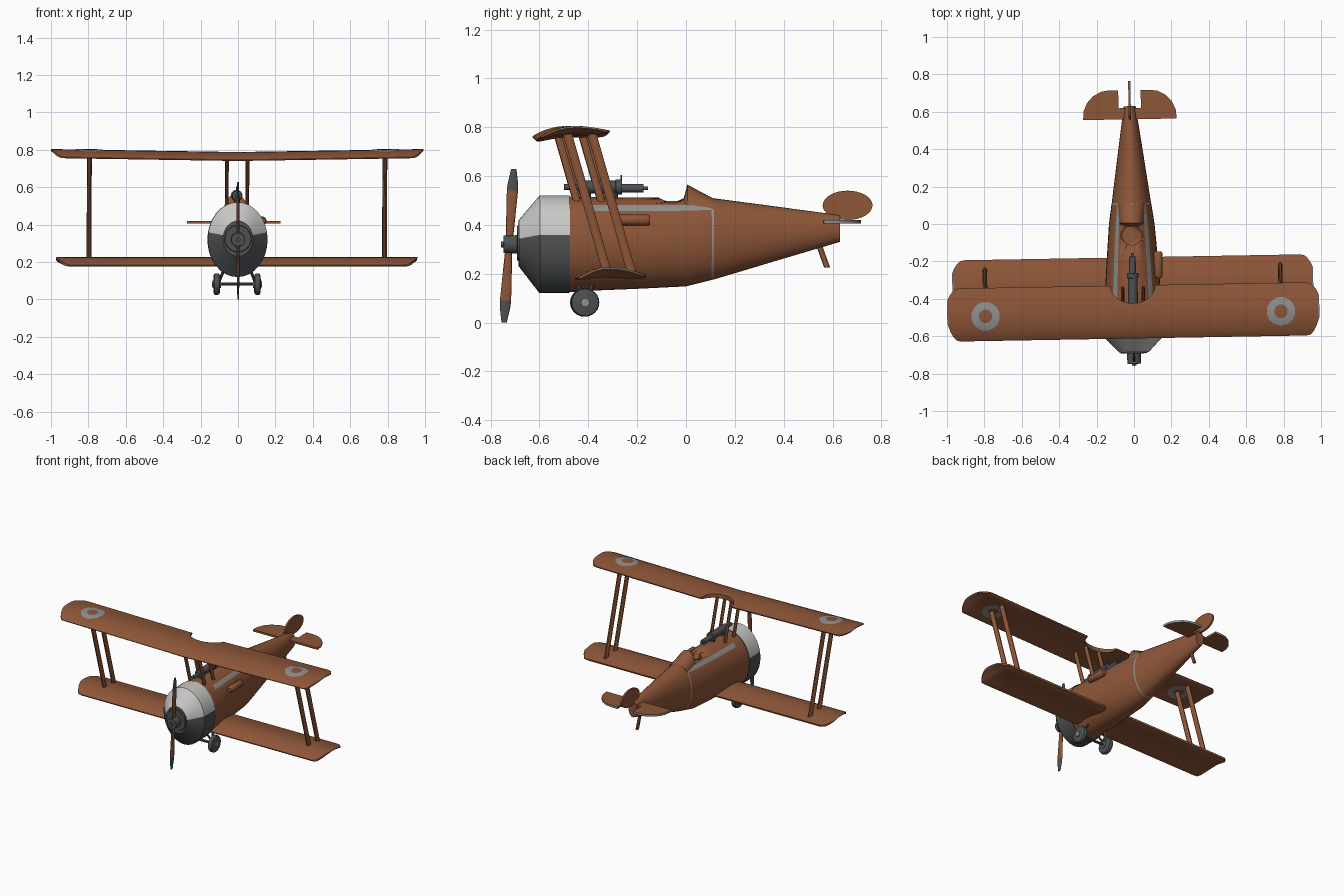
import bpy, bmesh, math
from mathutils import Vector, Matrix

if "Cube" in bpy.data.objects:
    bpy.data.objects.remove(bpy.data.objects["Cube"])


def material(name, rgb):
    m = bpy.data.materials.new(name)
    m.use_nodes = True
    m.diffuse_color = (*rgb, 1)
    m.node_tree.nodes["Principled BSDF"].inputs["Base Color"].default_value = (*rgb, 1)
    return m


BROWN = material("brown", (.27, .093, .04))
DARK = material("dark_grey", (.075, .08, .083))
LIGHT = material("light_grey", (.58, .58, .57))
GREY = material("mid_grey", (.28, .28, .28))
parts = []


def finish(name, bm, mats, rule=None):
    for f in bm.faces:
        f.smooth = True
        if rule:
            f.material_index = rule(f.calc_center_median())
    me = bpy.data.meshes.new(name)
    bm.to_mesh(me)
    bm.free()
    for m in mats:
        me.materials.append(m)
    ob = bpy.data.objects.new(name, me)
    bpy.context.collection.objects.link(ob)
    parts.append(ob)
    return ob


def ring(c, a, b, n=16):
    """Ellipse of points around c with half axes a and b."""
    c, a, b = Vector(c), Vector(a), Vector(b)
    return [c + a * math.cos(i * math.tau / n) + b * math.sin(i * math.tau / n) for i in range(n)]


def loft(name, sections, mats, rule=None, caps=True):
    bm = bmesh.new()
    rows = [[bm.verts.new(p) for p in s] for s in sections]
    n = len(rows[0])
    for r, q in zip(rows, rows[1:]):
        for i in range(n):
            bm.faces.new((r[i], r[(i + 1) % n], q[(i + 1) % n], q[i]))
    if caps:
        bm.faces.new(rows[0])
        bm.faces.new(rows[-1])
    bmesh.ops.recalc_face_normals(bm, faces=bm.faces)
    return finish(name, bm, mats, rule)


def y_lathe(name, x, z, stations, mats, n=20):
    return loft(name, [ring((x, y, z), (r, 0, 0), (0, 0, r), n) for y, r in stations], mats)


def x_lathe(name, y, z, stations, mats, n=20):
    return loft(name, [ring((x, y, z), (0, r, 0), (0, 0, r), n) for x, r in stations], mats)


def z_strut(name, p, q, rx, ry, mat):
    return loft(name, [ring(c, (rx, 0, 0), (0, ry, 0), 10) for c in (p, q)], [mat])


def body(stations):
    """Egg sections from (y, low z, high z, half width)."""
    return [ring((0, y, (lo + hi) / 2), (w, 0, 0), (0, 0, (hi - lo) / 2), 32)
            for y, lo, hi, w in stations]


# Fuselage with pale deck strips and a seam band
def hull_rule(c):
    if .104 < c.y < .113:
        return 1
    lo, w = .13 + .03 * (c.y + .45), .152 - .075 * (c.y + .45)
    zc = (lo + .513) / 2
    angle = math.degrees(math.atan2((c.z - zc) / (.513 - zc), abs(c.x) / w))
    return 1 if -.42 < c.y < .1 and 45 < angle < 56 else 0


fuselage = loft("fuselage", body([
    (-.48, .124, .516, .156), (-.40, .13, .514, .152), (-.2, .138, .512, .138),
    (0, .148, .511, .122), (.104, .174, .511, .107), (.113, .176, .509, .105),
    (.37, .253, .475, .069), (.63, .33, .44, .032)]), [BROWN, GREY], hull_rule)

# Engine cowling, pale above and dark below
loft("cowling", body([(-.685, .23, .42, .08), (-.60, .12, .52, .16), (-.478, .12, .52, .16)]),
     [DARK, LIGHT], lambda c: int(c.z > .355))
y_lathe("nose_ring", 0, .325, [(-.692, .07), (-.68, .075)], [DARK])

# Cockpit opening, collar and headrest
cutter = loft("cockpit_cutter", [ring((0, -.06, z), (.052, 0, 0), (0, .052, 0), 24) for z in (.42, .6)], [])
cutter.hide_render = True
cutter.hide_viewport = True
cut = fuselage.modifiers.new("cockpit", "BOOLEAN")
cut.object = cutter
cut.solver = "EXACT"
loft("cockpit_collar", [ring((0, -.06, z), (r, 0, 0), (0, r, 0), 24)
                        for r, z in ((.06, .46), (.06, .498), (.052, .498), (.052, .43))], [BROWN], caps=False)
loft("headrest", [ring((0, y, .45), (w, 0, 0), (0, 0, h), 24)
                  for y, w, h in ((-.012, .062, .05), (.006, .068, .115), (.06, .072, .085), (.115, .075, .057))], [BROWN])


# Wings
def wing_z(w, x, y, top):
    u = min(1, max(0, (y - w["le"]) / (w["te"] - w["le"])))
    z = w["z"] + w["rise"] * u + w["arch"] * math.sin(math.pi * u ** .8) + w["dihedral"] * abs(x)
    return z if top else z - .004 - w["thick"] * math.sqrt(4 * u * (1 - u))


def wing(name, w):
    half, tip, n = w["half"], .07, 12
    spans = [half - tip * (1 - s) for s in (0, .3, .55, .78, .92, 1)]
    inner = [w["cut"] * math.sin(i * math.pi / 16) for i in range(9)] if w["cut"] else [0]
    xs = inner + [.3, .6] + spans
    xs = [-x for x in reversed(xs[1:])] + xs
    sections = []
    for x in xs:
        s = max(0, (abs(x) - half + tip) / tip)
        le, te = w["le"] + .1 * s ** 2.5, w["te"] - .07 * s ** 2.5
        if abs(x) < w["cut"]:
            te -= math.sqrt(w["cut"] ** 2 - x * x) * .8
        ys = [le + (te - le) * (1 - math.cos(math.pi * i / n)) / 2 for i in range(n + 1)]
        upper = [(x, y, wing_z(w, x, y, True)) for y in ys]
        lower = []
        for (_, y, zt) in reversed(upper):
            zb = wing_z(w, x, y, False)
            lower.append((x, y, zb + (zt - zb - .006) * s))
        sections.append(upper + lower)
    loft(name, sections, [BROWN, GREY], lambda c: int(abs(c.x) > half - .006))


upper = dict(half=.995, le=-.612, te=-.328, z=.747, rise=.024, arch=.03, thick=.026, dihedral=.016, cut=.12)
lower = dict(half=.965, le=-.457, te=-.178, z=.185, rise=.012, arch=.036, thick=.038, dihedral=0, cut=0)
wing("upper_wing", upper)
wing("lower_wing", lower)


# Painted wing rings following the wing surface
def wing_ring(name, x0, top):
    bm = bmesh.new()
    off = .003 if top else -.003
    rows = []
    for k in range(5):
        r = .036 + .01 * k
        rows.append([bm.verts.new((p.x, p.y, wing_z(upper, p.x, p.y, top) + off))
                     for p in ring((x0, -.48, 0), (r, 0, 0), (0, r, 0), 32)])
    for a, b in zip(rows, rows[1:]):
        for i in range(32):
            j = (i + 1) % 32
            f = bm.faces.new((a[i], b[i], b[j], a[j]))
            f.normal_update()
            if (f.normal.z > 0) != top:
                f.normal_flip()
    finish(name, bm, [GREY])


for side, s in (("left", 1), ("right", -1)):
    wing_ring(side + "_ring_top", s * .79, True)
    wing_ring(side + "_ring_bottom", s * .79, False)
    # Struts between wings and above the body
    for where, dy in (("front", 0), ("rear", .1)):
        z_strut(f"{side}_{where}_wing_strut", (s * .79, -.335 + dy, .2), (s * .79, -.50 + dy, .775), .012, .02, BROWN)
        z_strut(f"{side}_{where}_body_strut", (s * .055, -.44 + dy, .47), (s * .055, -.525 + dy, .765), .009, .016, BROWN)
        # Landing gear legs
        z_strut(f"{side}_{where}_gear_leg", (s * .1, -.415, .085), (s * .07, -.45 + .7 * dy, .16), .008, .008, DARK)
    # Wheels
    x_lathe(side + "_wheel", -.415, .082, [(s * x, r) for x, r in (
        (.092, .045), (.096, .055), (.104, .058), (.114, .058), (.122, .055), (.126, .045))], [DARK], 24)
    x_lathe(side + "_wheel_hub", -.415, .082, [(s * .085, .02), (s * .133, .018)], [GREY], 12)
x_lathe("axle", -.415, .082, [(-.11, .009), (.11, .009)], [DARK], 10)

# Propeller with dark tips
for label, s in (("upper", 1), ("lower", -1)):
    loft(label + "_propeller_blade", [
        ring((0, -.725 + s * r * .063, .315 + s * r), (t, 0, 0), (0, w, 0), 12)
        for r, w, t in ((.01, .014, .008), (.1, .018, .008), (.225, .023, .007), (.25, .022, .006), (.314, .011, .004))],
        [BROWN, DARK], lambda c: int(abs(c.z - .315) > .228))
y_lathe("propeller_hub", 0, .32, [(-.757, .012), (-.748, .012), (-.747, .036), (-.68, .038)], [DARK])

# Gun
y_lathe("gun_body", 0, .555, [(-.50, .012), (-.44, .012), (-.438, .026), (-.29, .026), (-.288, .031), (-.262, .031)], [DARK], 16)
y_lathe("gun_rear", 0, .55, [(-.27, .018), (-.175, .018), (-.174, .007), (-.155, .007)], [DARK], 16)
z_strut("gun_sight", (0, -.265, .57), (0, -.265, .605), .004, .004, DARK)
for label, y in (("front", -.40), ("rear", -.29)):
    z_strut(label + "_gun_mount", (0, y, .49), (0, y, .55), .015, .012, DARK)

# Exhaust pipe on the left side
y_lathe("exhaust_pipe", .138, .42, [(-.29, .016), (-.28, .022), (-.16, .024), (-.15, .018)], [BROWN], 14)

# Tail
for side, s in (("left", 1), ("right", -1)):
    outline = [(.01, .56), (.25, .56), (.247, .605), (.228, .65), (.195, .686),
               (.15, .71), (.11, .716), (.06, .716), (.06, .62), (.01, .62)]
    loft(side + "_tailplane", [[(s * x, y, z) for x, y in outline] for z in (.406, .42)], [BROWN, GREY],
         lambda c: int(.407 < c.z < .419 and c.y > .565 and abs(c.x) > .08))
x_lathe("rudder", 0, 0, [(-.006, 1), (.006, 1)], [BROWN], 32)
parts[-1].data.transform(Matrix.Translation((0, .662, .48)) @ Matrix.Diagonal((1, .102, .06, 1)))
z_strut("tail_skid", (0, .578, .225), (0, .53, .36), .01, .013, BROWN)

# Slight yaw of the whole aircraft about the propeller
pivot = Matrix.Translation((0, -.7, 0))
yaw = pivot @ Matrix.Rotation(math.radians(1), 4, "Z") @ pivot.inverted()
bpy.ops.object.select_all(action="DESELECT")
for ob in parts:
    ob.matrix_world = yaw
    if ob is not cutter:
        ob.select_set(True)
bpy.context.view_layer.objects.active = fuselage
bpy.ops.object.shade_smooth_by_angle(angle=math.radians(32))
